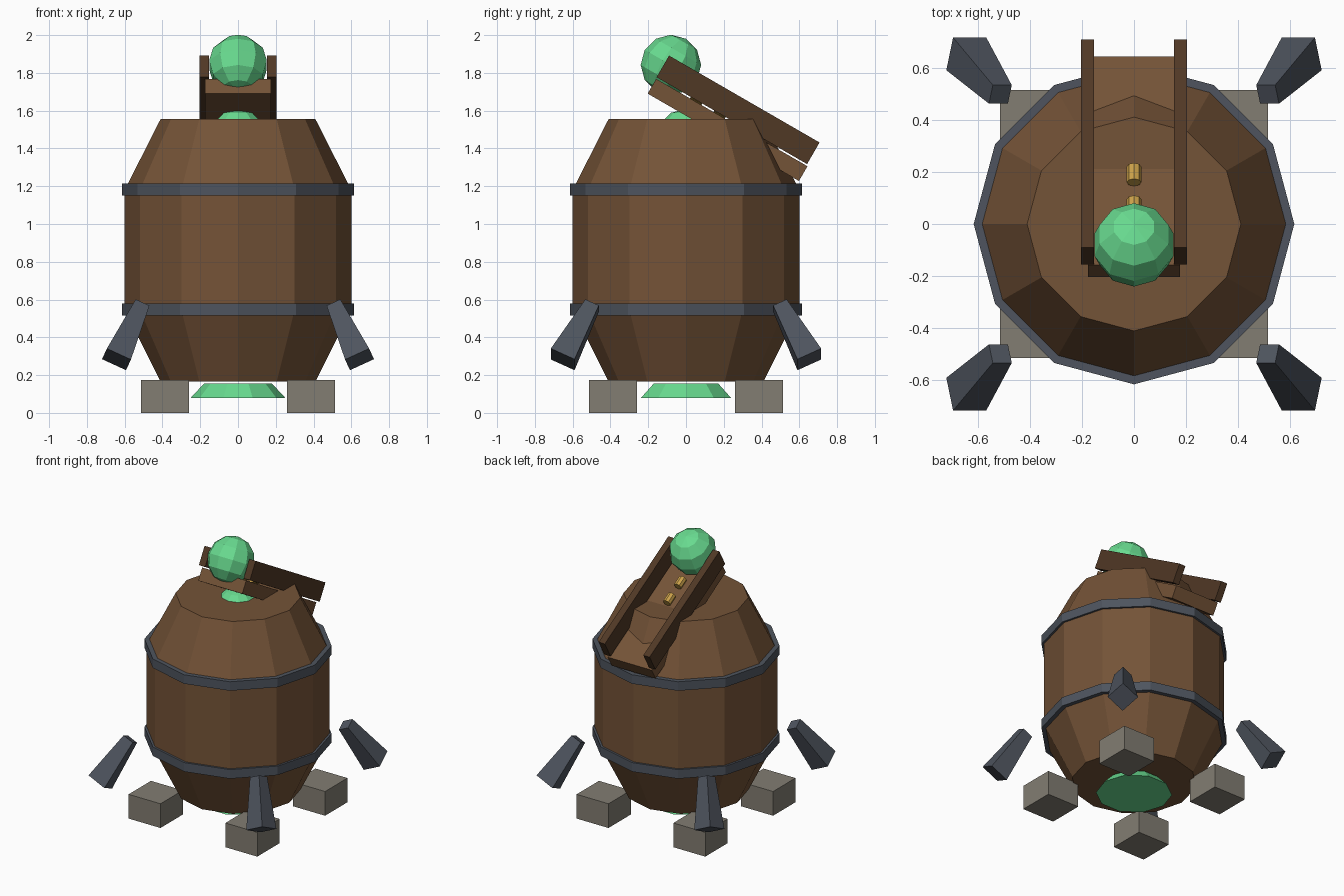
import bpy, bmesh
from math import radians, sin, cos, pi
from mathutils import Matrix, Vector, Euler

default = bpy.data.objects.get("Cube")
if default:
    bpy.data.objects.remove(default, do_unlink=True)


def material(name, *rgb):
    """Flat material from 0-255 display values."""
    linear = [((c / 255 + 0.055) / 1.055) ** 2.4 for c in rgb] + [1.0]
    m = bpy.data.materials.new(name)
    m.use_nodes = True
    m.diffuse_color = linear
    m.node_tree.nodes["Principled BSDF"].inputs["Base Color"].default_value = linear
    return m


WOOD = material("oak wood", 116, 83, 55)
DARK_WOOD = material("dark wood", 80, 56, 37)
IRON = material("dark iron", 78, 84, 94)
STONE = material("stone", 130, 125, 114)
SLIME = material("bright green", 104, 218, 143)
BRASS = material("brass", 204, 162, 74)


def finish(name, bm, mat, matrix=Matrix()):
    bmesh.ops.recalc_face_normals(bm, faces=bm.faces)
    bm.transform(matrix)
    mesh = bpy.data.meshes.new(name)
    bm.to_mesh(mesh)
    bm.free()
    mesh.materials.append(mat)
    obj = bpy.data.objects.new(name, mesh)
    bpy.context.collection.objects.link(obj)
    return obj


def lathe(name, profile, sides, mat, matrix=Matrix()):
    """Closed faceted solid from (radius, height) pairs."""
    bm = bmesh.new()
    rings = [[bm.verts.new((r * cos(2 * pi * i / sides), r * sin(2 * pi * i / sides), z))
              for i in range(sides)] for r, z in profile]
    for low, high in zip(rings, rings[1:]):
        for i in range(sides):
            j = (i + 1) % sides
            bm.faces.new((low[i], low[j], high[j], high[i]))
    bm.faces.new(rings[0])
    bm.faces.new(rings[-1])
    return finish(name, bm, mat, matrix)


def box(name, size, mat, matrix, taper=1.0):
    """Box whose upper end is scaled by taper."""
    bm = bmesh.new()
    bmesh.ops.create_cube(bm, size=1)
    for v in bm.verts:
        k = taper if v.co.z > 0 else 1.0
        v.co = Vector((v.co.x * size[0] * k, v.co.y * size[1] * k, v.co.z * size[2]))
    return finish(name, bm, mat, matrix)


def ball(name, radius, mat, matrix):
    bm = bmesh.new()
    bmesh.ops.create_uvsphere(bm, u_segments=10, v_segments=6, radius=radius)
    return finish(name, bm, mat, matrix)


# Barrel and iron hoops
lathe("barrel", [(0.41, 0.165), (0.6, 0.545), (0.6, 1.18), (0.41, 1.555)], 12, WOOD)
for name, z in (("lower_hoop", 0.515), ("upper_hoop", 1.15)):
    lathe(name, [(0.615, z), (0.615, z + 0.065)], 12, IRON)

# Green core: glowing vent below and dome poking out of the lid
lathe("bottom_vent", [(0.25, 0.08), (0.18, 0.155)], 10, SLIME)
ball("top_dome", 0.16, SLIME, Matrix.Translation((0, 0, 1.45)))

# Stone feet and splayed iron spikes at the four corners
for sx, left in ((1, "left"), (-1, "right")):
    for sy, back in ((1, "back"), (-1, "front")):
        mirror = Matrix.Diagonal((sx, sy, 1, 1))
        box(f"{back}_{left}_foot", (0.255, 0.255, 0.175), STONE,
            mirror @ Matrix.Translation((0.387, 0.387, 0.0875)))
        tilt = Euler((0.46, -0.43, 0)).to_matrix().to_4x4()
        spike = box(f"{back}_{left}_spike", (0.14, 0.14, 0.35), IRON,
                    mirror @ Matrix.Translation((0.578, 0.575, 0.426)) @ tilt, 0.57)
        if sx * sy < 0:
            spike.data.flip_normals()

# Sloping trough: board, side rails and brass pins in the board's own frame
slope = Matrix.Translation((0, 0.22, 1.498)) @ Matrix.Rotation(radians(-30), 4, "X")
box("trough_board", (0.352, 0.925, 0.09), WOOD, slope)
for side, name in ((1, "left_rail"), (-1, "right_rail")):
    box(name, (0.05, 0.92, 0.132), DARK_WOOD,
        slope @ Matrix.Translation((side * 0.179, -0.005, 0.12)))
for i, s in enumerate((-0.077, -0.221)):
    lathe(f"brass_pin_{i + 1}", [(0.028, -0.035), (0.028, 0.035)], 8, BRASS,
          slope @ Matrix.Translation((0, s, 0.073)) @ Matrix.Rotation(pi / 2, 4, "X"))

# Ball resting at the top of the trough
ball("trough_ball", 0.16, SLIME,
     Matrix.Translation((0, -0.08, 1.842)) @ Matrix.Rotation(radians(-30), 4, "X"))
